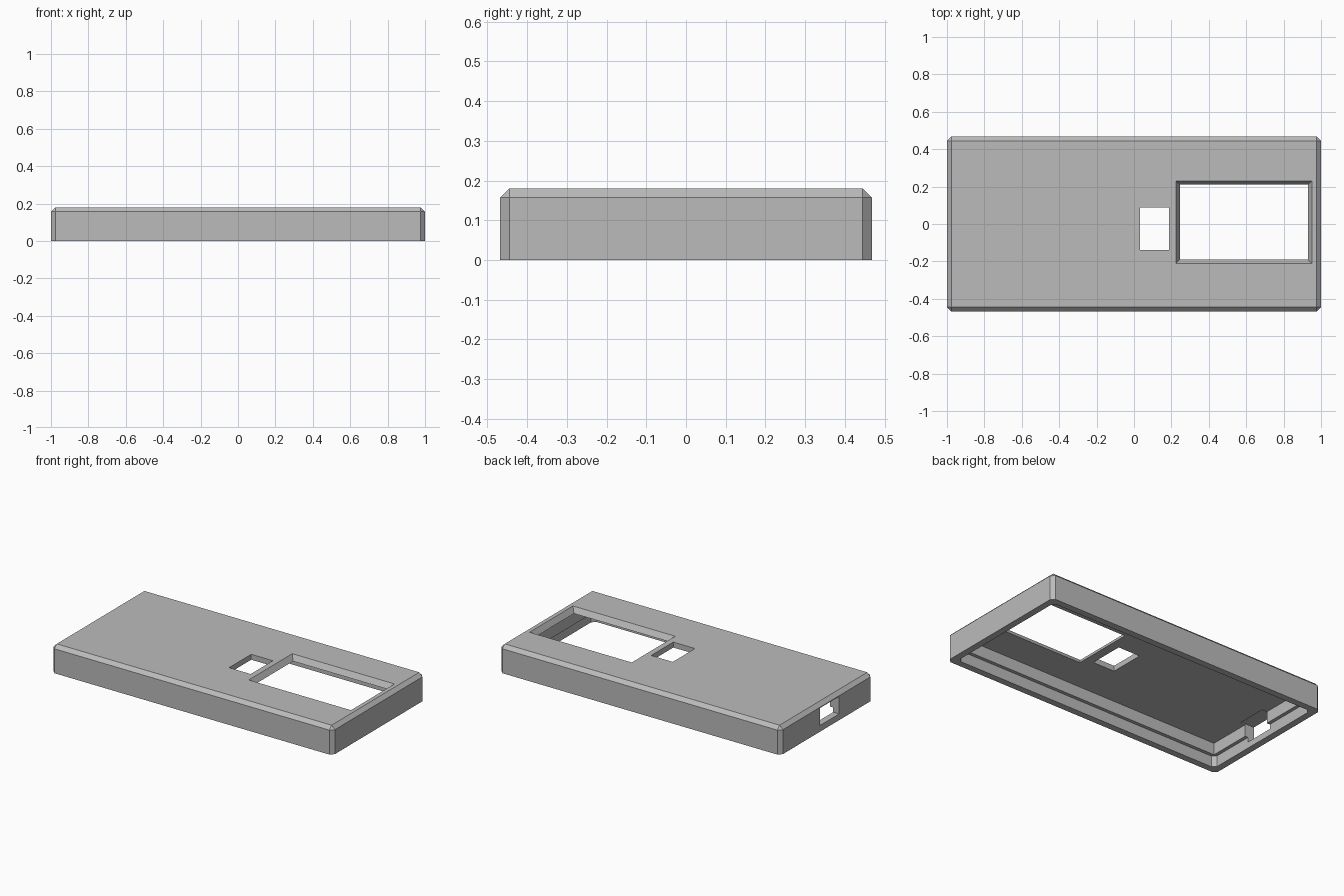
import bpy
import bmesh

cube = bpy.data.objects.get("Cube")
if cube:
    bpy.data.objects.remove(cube, do_unlink=True)

TOP, CEILING, LEDGE = 0.18, 0.145, 0.07
CHAMFER = 0.023

grey = bpy.data.materials.new("plain_grey")
grey.use_nodes = True
colour = (0.5, 0.5, 0.5, 1)
grey.diffuse_color = colour
grey.node_tree.nodes["Principled BSDF"].inputs["Base Color"].default_value = colour


def block(name, x, y, z, flare=0, bevel=None):
    """Box from ranges; flare widens its top, bevel picks edges to chamfer."""
    bm = bmesh.new()
    bmesh.ops.create_cube(bm, size=2)
    for v in bm.verts:
        grow = flare if v.co.z > 0 else 0
        for i, (low, high) in enumerate((x, y, z)):
            side = v.co[i]
            v.co[i] = (low + high) / 2 + side * (high - low) / 2
            if i < 2:
                v.co[i] += side * grow
    if bevel:
        edges = [e for e in bm.edges if bevel(*e.verts)]
        bmesh.ops.bevel(bm, geom=edges, offset=CHAMFER, segments=1,
                        affect='EDGES', clamp_overlap=True)
    bmesh.ops.recalc_face_normals(bm, faces=bm.faces)
    mesh = bpy.data.meshes.new(name)
    bm.to_mesh(mesh)
    bm.free()
    mesh.materials.append(grey)
    obj = bpy.data.objects.new(name, mesh)
    bpy.context.collection.objects.link(obj)
    return obj


def upright(a, b):
    return abs(a.co.z - b.co.z) > 0.01


def upright_or_top(a, b):
    return upright(a, b) or a.co.z > TOP - 0.01


# Outer shell, chamfered everywhere except its open underside
case = block("case_shell", (-1, 1), (-0.468, 0.468), (0, TOP), bevel=upright_or_top)

cutters = [
    # Recess for the lid, then the narrower main cavity above its ledge
    block("lid_recess", (-0.957, 0.957), (-0.425, 0.425), (-0.1, LEDGE), bevel=upright),
    block("cavity", (-0.935, 0.935), (-0.403, 0.403), (-0.05, CEILING)),
    # Sloped display window: its sides flare by 0.02 through the top plate
    block("display_window", (0.245, 0.93), (-0.19, 0.21), (CEILING, TOP), flare=0.021),
    # Small square opening beside the window
    block("sensor_opening", (0.033, 0.187), (-0.138, 0.087), (0.1, 0.3)),
    # Connector port through the end wall
    block("port", (-1.1, -0.9), (-0.127, 0.067), (0.04, 0.152)),
]

# Extend the window past both faces of the plate along its slope
for v in cutters[2].data.vertices:
    step = 0.01 if v.co.z > 0.16 else -0.01
    slope = 0.021 / (TOP - CEILING)
    v.co.x += step * slope * (1 if v.co.x > 0.6 else -1)
    v.co.y += step * slope * (1 if v.co.y > 0 else -1)
    v.co.z += step

# Cut every opening in turn and discard the cutter
bpy.context.view_layer.objects.active = case
for cutter in cutters:
    cutter.hide_render = True
    mod = case.modifiers.new(cutter.name, 'BOOLEAN')
    mod.operation = 'DIFFERENCE'
    mod.solver = 'EXACT'
    mod.object = cutter
    bpy.ops.object.modifier_apply(modifier=mod.name)
    bpy.data.objects.remove(cutter, do_unlink=True)
